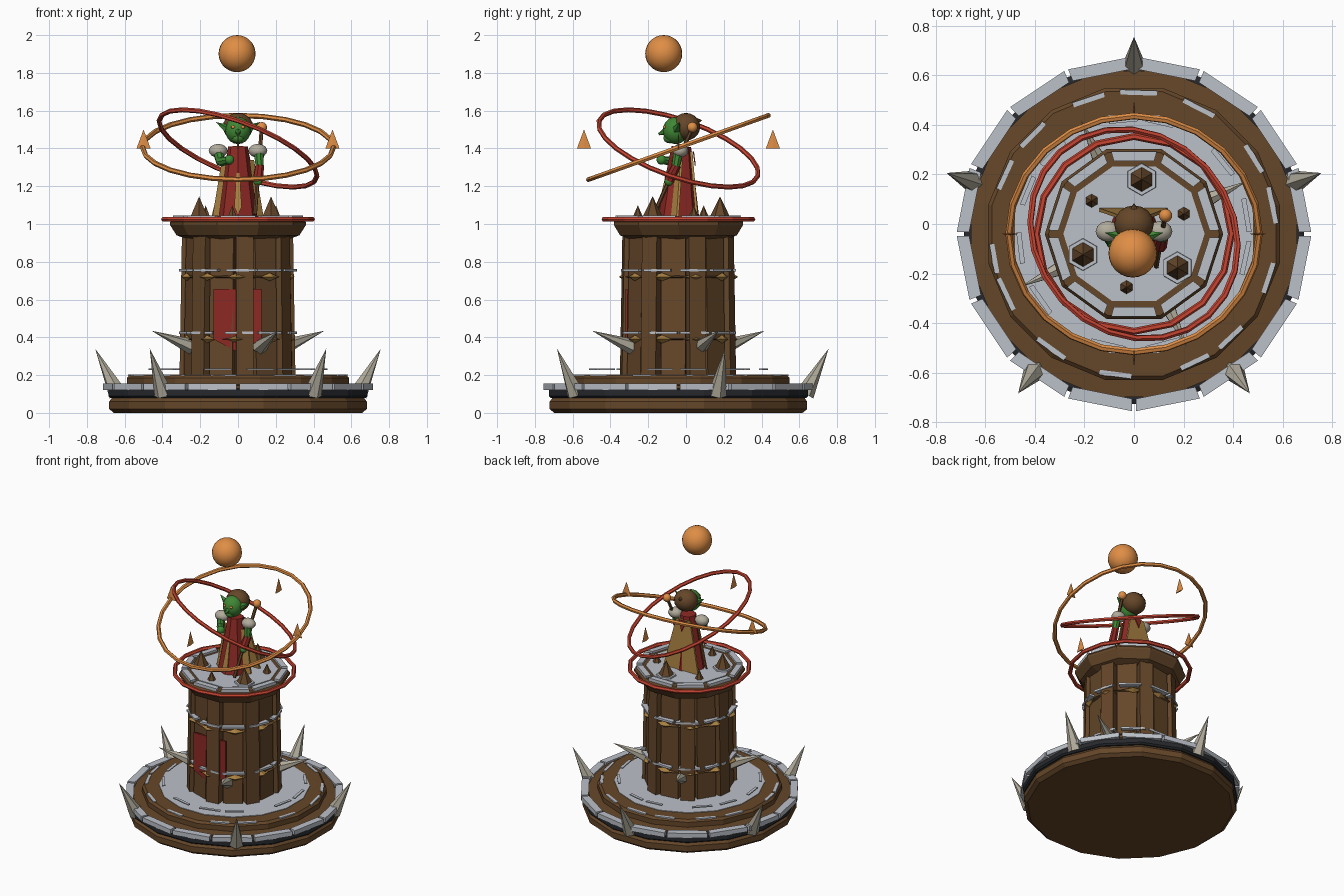
import bpy, bmesh, math, random
from math import sin, cos, pi, radians
from mathutils import Vector, Matrix

random.seed(4)
if "Cube" in bpy.data.objects:
    bpy.data.objects.remove(bpy.data.objects["Cube"])

CY = -0.04  # tower axis in y


def material(name, *rgb):
    m = bpy.data.materials.new(name)
    m.use_nodes = True
    m.diffuse_color = (*rgb, 1)
    m.node_tree.nodes["Principled BSDF"].inputs["Base Color"].default_value = (*rgb, 1)
    return m


WOOD = material("wood brown", .13, .062, .022)
SNOW = material("pale grey", .50, .53, .58)
DARK = material("dark iron", .02, .022, .026)
BONE = material("bone", .44, .41, .33)
ORANGE = material("orange", .74, .27, .06)
RED = material("bright red", .58, .06, .032)
CLOTH = material("cloth red", .27, .022, .017)
TAN = material("tan", .40, .22, .055)
GREEN = material("skin green", .05, .24, .035)


def finish(name, bm, mat, smooth=False):
    bmesh.ops.recalc_face_normals(bm, faces=bm.faces)
    me = bpy.data.meshes.new(name)
    bm.to_mesh(me)
    bm.free()
    me.materials.append(mat)
    if smooth:
        me.shade_smooth()
    ob = bpy.data.objects.new(name, me)
    bpy.context.collection.objects.link(ob)
    return ob


def add_cone(bm, p0, p1, r0, r1, n, turn=0.0):
    p0, p1 = Vector(p0), Vector(p1)
    d = p1 - p0
    mat = (Matrix.Translation((p0 + p1) / 2) @ d.to_track_quat('Z', 'Y').to_matrix().to_4x4()
           @ Matrix.Rotation(turn, 4, 'Z'))
    bmesh.ops.create_cone(bm, cap_ends=True, segments=n, radius1=r0, radius2=r1,
                          depth=d.length, matrix=mat)


def cone(name, mat, p0, p1, r0, r1, n=8, smooth=False):
    bm = bmesh.new()
    add_cone(bm, p0, p1, r0, r1, n)
    return finish(name, bm, mat, smooth)


def ball(name, mat, loc, size, seg=16):
    bm = bmesh.new()
    bmesh.ops.create_uvsphere(bm, u_segments=seg, v_segments=seg // 2 + 2, radius=1,
                              matrix=Matrix.Translation(loc) @ Matrix.Diagonal((*size, 1)))
    return finish(name, bm, mat, True)


def polar(r, a, z):
    return Vector((r * cos(a), CY + r * sin(a), z))


def lathe(name, mat, profile, n):
    """Closed faceted solid from (radius, height) pairs."""
    bm = bmesh.new()
    rings = [[bm.verts.new(polar(r, 2 * pi * (i + .5) / n + pi / 2, z)) for i in range(n)]
             for r, z in profile]
    for a, b in zip(rings, rings[1:]):
        for i in range(n):
            bm.faces.new((a[i], a[i - 1], b[i - 1], b[i]))
    bm.faces.new(rings[0])
    bm.faces.new(rings[-1])
    return finish(name, bm, mat)


def slabs(name, mat, n, r0, r1, z0, z1, fill=.9, start=0.0, jitter=0.0):
    """Ring of straight slabs with gaps."""
    bm = bmesh.new()
    for i in range(n):
        mid = start + 2 * pi * i / n + random.uniform(-jitter, jitter)
        h = pi / n * fill * random.uniform(1 - 2 * jitter, 1)
        v = [bm.verts.new(polar(r, mid + s * h, z))
             for z in (z0, z1) for r, s in ((r0, -1), (r1, -1), (r1, 1), (r0, 1))]
        bm.faces.new(v[:4])
        bm.faces.new(v[4:])
        for k in range(4):
            j = (k + 1) % 4
            bm.faces.new((v[k], v[j], v[j + 4], v[k + 4]))
    return finish(name, bm, mat)


def plate(name, mat, outline, depth):
    """Thin solid from an outline, thickened along y."""
    bm = bmesh.new()
    f = bm.faces.new([bm.verts.new(p) for p in outline])
    out = bmesh.ops.extrude_face_region(bm, geom=[f])["geom"]
    bmesh.ops.translate(bm, vec=(0, depth, 0), verts=[g for g in out if isinstance(g, bmesh.types.BMVert)])
    return finish(name, bm, mat)


def hoop(name, mat, r, thick, z, normal=(0, 0, 1), seg=24):
    bpy.ops.mesh.primitive_torus_add(major_radius=r, minor_radius=thick, major_segments=seg,
                                     minor_segments=6, location=(0, CY, z))
    ob = bpy.context.object
    ob.name = name
    ob.rotation_euler = Vector(normal).to_track_quat('Z', 'Y').to_euler()
    ob.data.materials.append(mat)


# Stepped base
lathe("base_plinth", WOOD, [(.67, 0), (.695, .02), (.695, .06), (.68, .08)], 16)
lathe("base_iron_band", DARK, [(.69, .08), (.70, .09), (.70, .12), (.68, .13)], 16)
lathe("base_step_lower", WOOD, [(.67, .12), (.67, .145), (.60, .15), (.60, .185),
                                (.585, .20), (.50, .20)], 16)
lathe("base_floor", SNOW, [(.49, .19), (.49, .204)], 16)
slabs("base_rim_slabs", SNOW, 16, .665, .715, .122, .155, .94, pi / 16)
slabs("step_edge_slabs", SNOW, 14, .565, .585, .195, .204, .6, .1, .12)
slabs("floor_edge_slabs", SNOW, 12, .455, .475, .228, .235, .6, .2, .12)

# Spikes around base and tower
bm = bmesh.new()
for k in range(5):
    a = pi / 2 + k * 2 * pi / 5
    add_cone(bm, polar(.67, a, .10), polar(.795, a, .34), .05, 0, 6)
finish("base_spikes", bm, BONE)
bm = bmesh.new()
for k in range(4):
    a = radians(25) + k * pi / 2
    add_cone(bm, polar(.27, a, .35), polar(.505, a, .435), .042, 0, 6)
finish("tower_spikes", bm, BONE)

# Plank tower
lathe("tower_core", WOOD, [(.262, .2), (.25, .95)], 14)
bm = bmesh.new()
for k in range(14):
    a = radians(-83) + k * 2 * pi / 14
    out = .30 if k % 2 == 0 else .275
    m = (Matrix.Translation((0, CY, .575)) @ Matrix.Rotation(a, 4, 'Z')
         @ Matrix.Translation((out - .03, 0, 0)) @ Matrix.Rotation(radians(-1), 4, 'Y')
         @ Matrix.Diagonal((.06, .092 if k % 2 == 0 else .13, .76, 1)))
    bmesh.ops.create_cube(bm, size=1, matrix=m)
finish("tower_planks", bm, WOOD)

# Bands with studs and snow ledges
for label, z in (("lower", .39), ("upper", .72)):
    lathe(label + "_band", WOOD, [(.27, z - .008), (.297, z), (.27, z + .008)], 14)
    bm = bmesh.new()
    for k in range(10):
        m = (Matrix.Translation(polar(.285, k * pi / 5 - pi / 2, z))
             @ Matrix.Rotation(k * pi / 5 - pi / 2, 4, 'Z') @ Matrix.Diagonal((.03, .06, .022, 1)))
        bmesh.ops.create_uvsphere(bm, u_segments=4, v_segments=2, radius=1, matrix=m)
    finish(label + "_band_studs", bm, TAN)
    slabs(label + "_band_snow", SNOW, 10, .25, .312, z + .028, z + .042, .85, .3, .06)

# Hanging banner
plate("banner", CLOTH, [(-.13, CY - .281, .655), (.125, CY - .281, .655), (.125, CY - .281, .39),
                        (0, CY - .281, .32), (-.13, CY - .281, .39)], .012)

# Top platform
lathe("platform", WOOD, [(.27, .92), (.325, .94), (.36, .995), (.36, 1.01), (.345, 1.03)], 10)
lathe("platform_floor", SNOW, [(.285, 1.02), (.285, 1.036)], 10)
slabs("platform_slabs", SNOW, 10, .305, .345, 1.02, 1.045, .86, pi / 2)
hoop("platform_ring", RED, .393, .014, 1.025, seg=16)

# Rock cones on the platform
bm, feet = bmesh.new(), bmesh.new()
for k in range(3):
    a = radians(82) + k * 2 * pi / 3
    p = polar(.222, a, 1.034)
    add_cone(feet, p, p + Vector((0, 0, .012)), .066, .064, 6)
    add_cone(bm, p, p + Vector((0, 0, .112)), .055, 0, 6)
    p = polar(.217, a - pi / 3, 1.034)
    add_cone(bm, p, p + Vector((0, 0, .065)), .028, 0, 6)
finish("rock_cones", bm, WOOD)
finish("rock_cone_feet", feet, SNOW)

# Floating rings, shards and orb
hoop("red_orbit_ring", RED, .445, .013, 1.40, (.34, .31, .888))
hoop("orange_orbit_ring", ORANGE, .505, .014, 1.405, (0, -.336, .942))
bm = bmesh.new()
for k in range(4):
    m = (Matrix.Translation(polar(.50, k * pi / 2, 1.45)) @ Matrix.Rotation(k * pi / 2, 4, 'Z')
         @ Matrix.Diagonal((1, .14, 1, 1)))
    bmesh.ops.create_cone(bm, cap_ends=True, segments=4, radius1=.037, radius2=0, depth=.1, matrix=m)
finish("orange_shards", bm, ORANGE)
ball("floating_orb", ORANGE, (-.005, -.118, 1.902), (.098, .098, .098), 24)

# Robed figure
robe = cone("robe", CLOTH, (0, -.04, 1.035), (0, -.025, 1.41), .11, .052, 8)
plate("cape", TAN, [(-.055, .02, 1.385), (.055, .02, 1.385), (.135, .05, 1.04), (-.14, .05, 1.04)], .014)
plate("cape_patch", CLOTH, [(-.03, .036, 1.385), (.03, .036, 1.385), (0, .046, 1.31)], .006)
for s in (-1, 1):
    plate("cape_side", TAN, [(s * .06, -.05, 1.34), (s * .085, -.03, 1.34),
                             (s * .135, -.05, 1.04), (s * .10, -.08, 1.04)], .012)
plate("sash", TAN, [(-.008, -.105, 1.27), (.008, -.105, 1.27), (.02, -.148, 1.09),
                    (0, -.152, 1.05), (-.02, -.148, 1.09)], .008)

# Head, hair and ears
ball("head", GREEN, (0, -.055, 1.495), (.068, .068, .072))
ball("hair", WOOD, (0, 0, 1.515), (.08, .075, .073))
cone("hair_tuft", WOOD, (0, .03, 1.54), (0, .085, 1.55), .035, 0, 6)
cone("nose", GREEN, (0, -.10, 1.495), (0, -.145, 1.475), .022, .006, 6)
ball("chin", GREEN, (0, -.085, 1.455), (.035, .035, .028), 10)
for s in (-1, 1):
    cone("ear", GREEN, (s * .05, -.05, 1.50), (s * .118, -.035, 1.54), .026, 0, 5)
    ball("eye", ORANGE, (s * .026, -.114, 1.513), (.011, .008, .009), 8)
    ball("shoulder_pad", BONE, (s * .105, -.03, 1.388), (.05, .042, .036), 12)

# Arms
cone("right_upper_arm", GREEN, (-.105, -.04, 1.38), (-.09, -.07, 1.32), .028, .024)
cone("right_forearm", GREEN, (-.09, -.07, 1.33), (-.04, -.13, 1.34), .026, .02)
ball("right_hand", GREEN, (-.045, -.13, 1.34), (.026, .026, .026), 10)
cone("left_upper_arm", GREEN, (.11, -.04, 1.38), (.115, -.055, 1.30), .028, .022)
cone("left_cuff", CLOTH, (.115, -.05, 1.31), (.105, -.09, 1.23), .024, .028)
ball("left_hand", GREEN, (.105, -.09, 1.225), (.024, .024, .024), 10)

# Staff
cone("staff", WOOD, (.09, -.17, 1.05), (.125, .03, 1.50), .011, .011, 6)
ball("staff_orb", ORANGE, (.127, .034, 1.512), (.028, .028, .028), 10)
